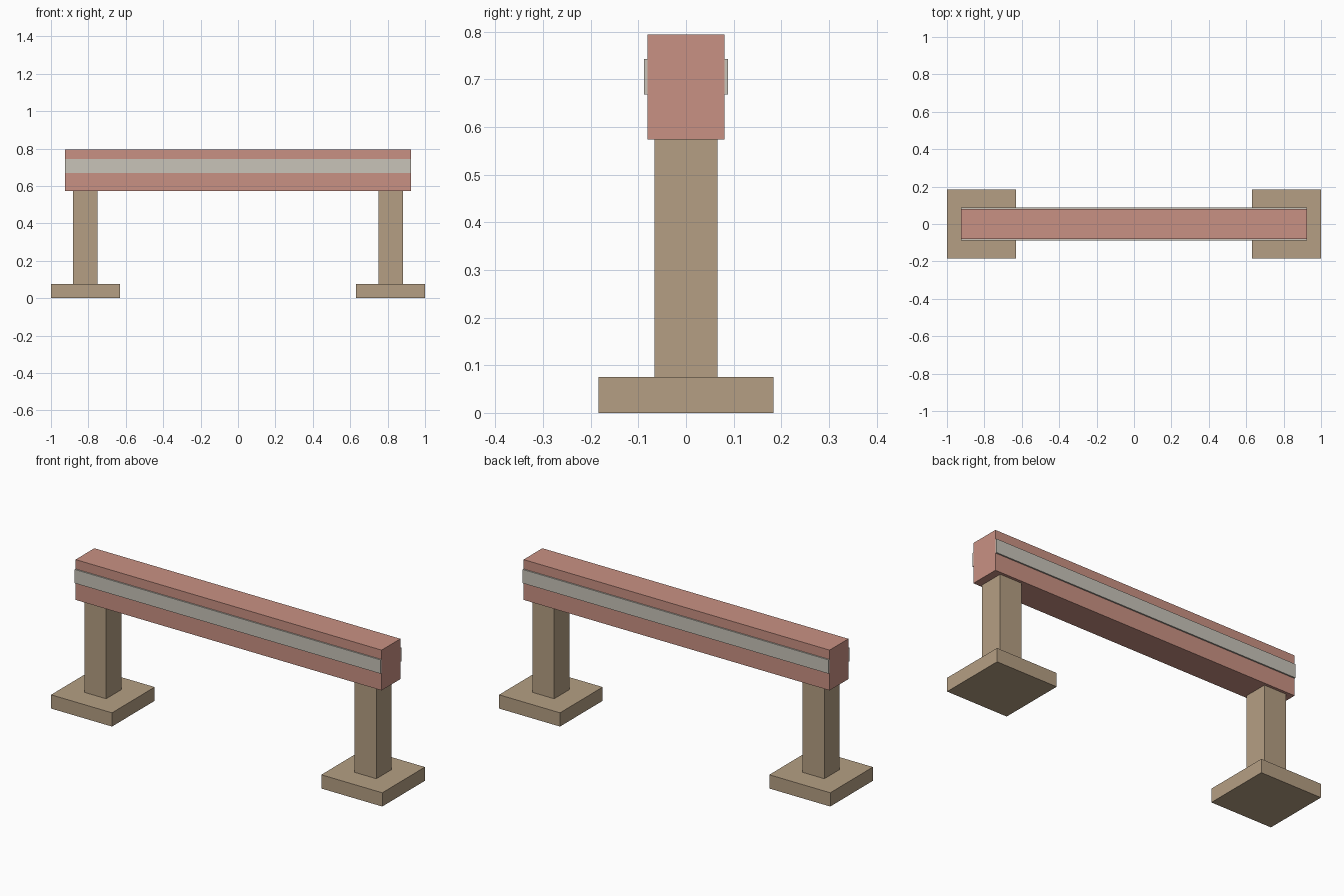
import bpy

if "Cube" in bpy.data.objects:
    bpy.data.objects.remove(bpy.data.objects["Cube"])


def material(name, rgb):
    mat = bpy.data.materials.new(name)
    mat.diffuse_color = (*rgb, 1.0)
    mat.use_nodes = True
    mat.node_tree.nodes["Principled BSDF"].inputs["Base Color"].default_value = mat.diffuse_color
    return mat


RED = material("faded_red", (0.584, 0.283, 0.227))
TAN = material("tan_wood", (0.462, 0.347, 0.227))
GREY = material("pale_grey", (0.578, 0.552, 0.485))


def box(name, low, high, mat):
    """Axis-aligned box between two corners."""
    centre = [(a + b) / 2 for a, b in zip(low, high)]
    bpy.ops.mesh.primitive_cube_add(size=1, location=centre)
    obj = bpy.context.object
    obj.name = name
    obj.scale = [b - a for a, b in zip(low, high)]
    bpy.ops.object.transform_apply(location=False, rotation=False, scale=True)
    obj.data.materials.append(mat)
    return obj


# Supports: square foot and post at each end
for label, side in (("left", -1), ("right", 1)):
    x = side * 0.816
    box(f"{label}_foot", (x - 0.184, -0.184, 0), (x + 0.184, 0.184, 0.075), TAN)
    box(f"{label}_post", (x - 0.066, -0.066, 0.075), (x + 0.066, 0.066, 0.574), TAN)

# Crossbeam
box("beam", (-0.924, -0.081, 0.574), (0.924, 0.081, 0.794), RED)

# Raised stripe along the front and back of the beam
box("front_stripe", (-0.924, -0.0885, 0.668), (0.924, -0.081, 0.743), GREY)
box("back_stripe", (-0.924, 0.081, 0.668), (0.924, 0.0885, 0.743), GREY)
